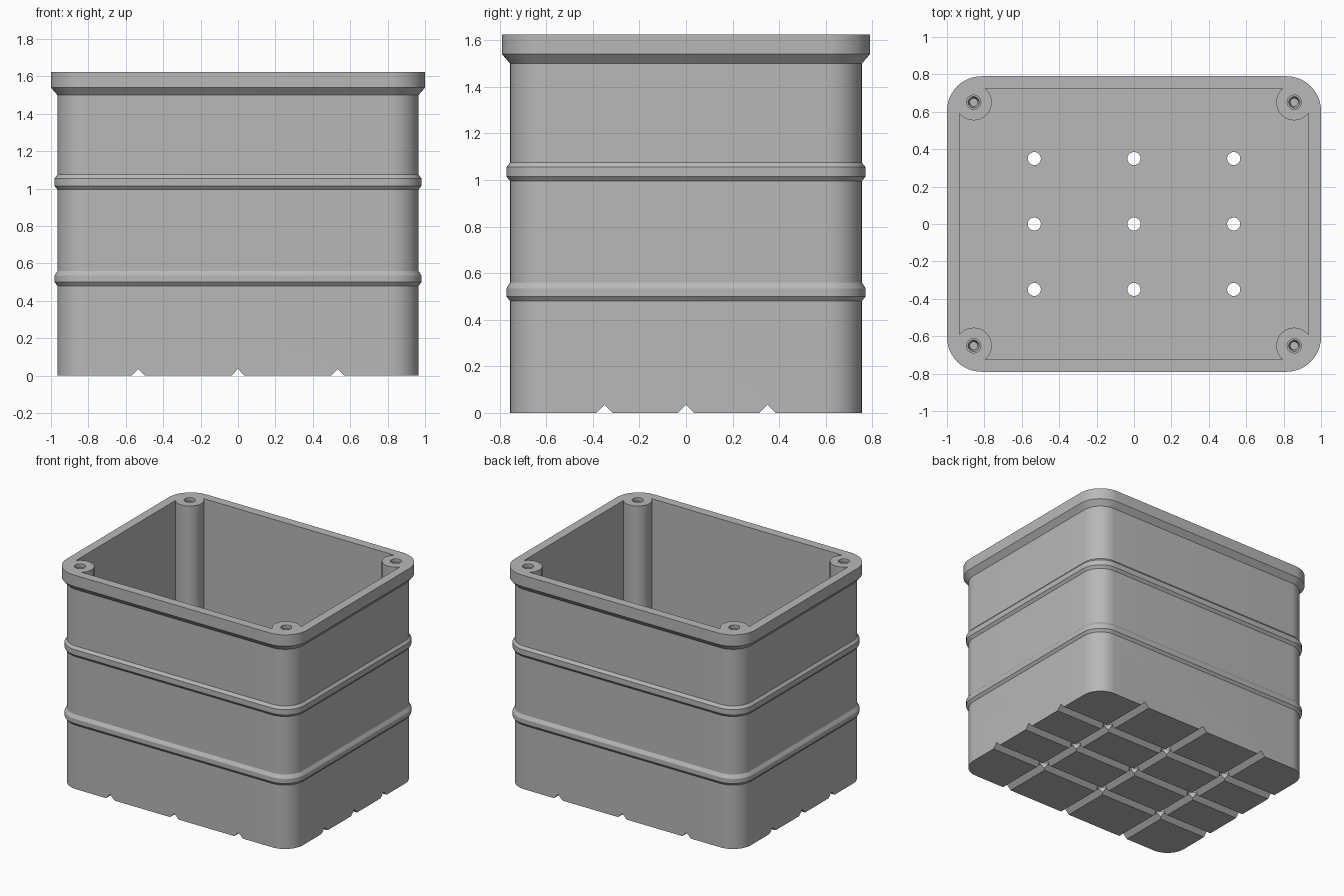
import bpy, bmesh, math

if "Cube" in bpy.data.objects:
    bpy.data.objects.remove(bpy.data.objects["Cube"])

grey = bpy.data.materials.new("plain grey")
grey.diffuse_color = (0.48, 0.48, 0.48, 1)
grey.use_nodes = True
grey.node_tree.nodes["Principled BSDF"].inputs["Base Color"].default_value = grey.diffuse_color


def loft(name, rings):
    """Closed solid through a list of equal-length point rings."""
    bm = bmesh.new()
    loops = [[bm.verts.new(p) for p in ring] for ring in rings]
    n = len(loops[0])
    for a, b in zip(loops, loops[1:]):
        for i in range(n):
            j = (i + 1) % n
            bm.faces.new((a[i], a[j], b[j], b[i]))
    bm.faces.new(loops[0][::-1])
    bm.faces.new(loops[-1])
    bmesh.ops.recalc_face_normals(bm, faces=bm.faces)
    mesh = bpy.data.meshes.new(name)
    bm.to_mesh(mesh)
    bm.free()
    mesh.materials.append(grey)
    ob = bpy.data.objects.new(name, mesh)
    bpy.context.collection.objects.link(ob)
    return ob


def rounded_rect(hx, hy, r, z, seg=12):
    pts = []
    for k, (sx, sy) in enumerate([(1, 1), (-1, 1), (-1, -1), (1, -1)]):
        for i in range(seg + 1):
            a = math.pi / 2 * (k + i / seg)
            pts.append((sx * (hx - r) + r * math.cos(a),
                        sy * (hy - r) + r * math.sin(a), z))
    return pts


def circle(x, y, r, z, n=32):
    return [(x + r * math.cos(math.tau * i / n),
             y + r * math.sin(math.tau * i / n), z) for i in range(n)]


def cut(target, cutter):
    mod = target.modifiers.new("cut", 'BOOLEAN')
    mod.operation, mod.solver, mod.object = 'DIFFERENCE', 'EXACT', cutter
    bpy.context.view_layer.objects.active = target
    bpy.ops.object.modifier_apply(modifier=mod.name)
    bpy.data.objects.remove(cutter)


# Outer shell: (height, outward offset) up the wall, with two bands and a rim
profile = [(0, 0),
           (0.48, 0), (0.50, 0.016), (0.535, 0.016), (0.56, 0),
           (0.995, 0), (1.015, 0.016), (1.055, 0.016), (1.075, 0),
           (1.50, 0), (1.54, 0.035), (1.625, 0.035)]
box = loft("storage_box", [rounded_rect(0.965 + o, 0.755 + o, 0.15 + o, z)
                           for z, o in profile])

# Cavity, kept clear of the four round corner posts
corners = [(sx * 0.857, sy * 0.651) for sx in (-1, 1) for sy in (-1, 1)]
cavity = loft("cavity", [rounded_rect(0.933, 0.724, 0.10, z) for z in (0.05, 1.8)])
for x, y in corners:
    cut(cavity, loft("post", [circle(x, y, 0.097, z) for z in (-0.1, 2.0)]))
cut(box, cavity)

# Tapered screw holes in the posts
for x, y in corners:
    cut(box, loft("screw_hole", [circle(x, y, r, z) for z, r in
        [(1.30, 0.02), (1.56, 0.02), (1.60, 0.03), (1.60001, 0.038), (1.7, 0.038)]]))

# Drain grooves under the floor and drain holes where they cross
gx, gy = (-0.533, 0, 0.533), (-0.35, 0, 0.35)
tri = [(-0.055, -0.02), (0.055, -0.02), (0, 0.036)]
for x in gx:
    cut(box, loft("groove", [[(x + u, e, z) for u, z in tri] for e in (-1.2, 1.2)]))
for y in gy:
    cut(box, loft("groove", [[(e, y + u, z) for u, z in tri] for e in (-1.2, 1.2)]))
for x in gx:
    for y in gy:
        cut(box, loft("drain_hole", [circle(x, y, 0.035, z) for z in (-0.1, 0.2)]))

bpy.ops.object.select_all(action='DESELECT')
box.select_set(True)
bpy.context.view_layer.objects.active = box
bpy.ops.object.shade_smooth_by_angle(angle=math.radians(25))
